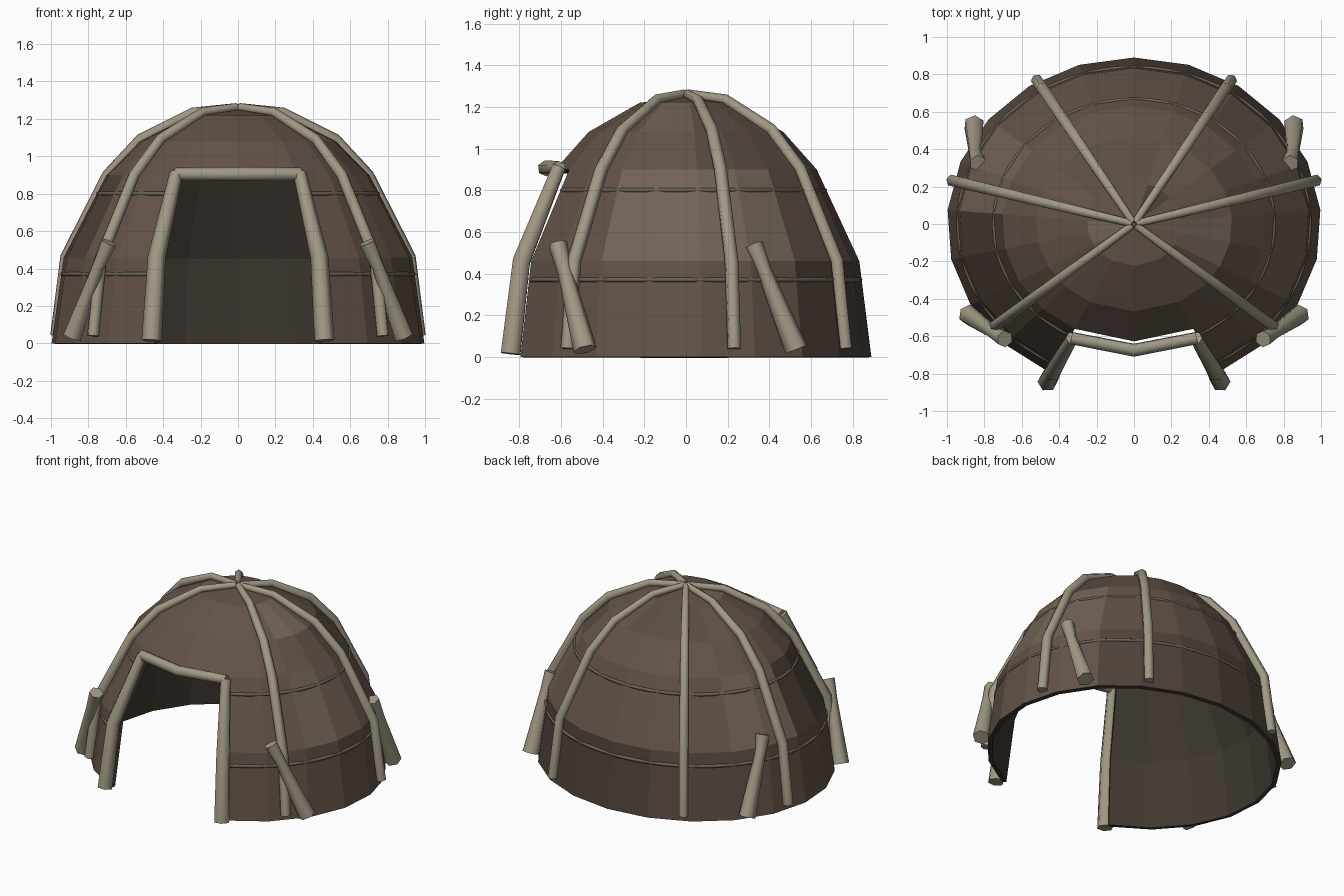
import bpy, bmesh, math, random
from mathutils import Vector

if "Cube" in bpy.data.objects:
    bpy.data.objects.remove(bpy.data.objects["Cube"])

random.seed(4)
RY = 0.89                      # plan is an ellipse: 1 wide, 0.89 deep
PROFILE = [(1.0, 0), (0.935, 0.46), (0.705, 0.90), (0.525, 1.08), (0.25, 1.22), (0, 1.25)]
DOOR = 153.3                   # door edge angle, measured from the back


def mat(name, r, g, b):
    m = bpy.data.materials.new(name)
    m.diffuse_color = (r, g, b, 1)
    m.use_nodes = True
    m.node_tree.nodes["Principled BSDF"].inputs["Base Color"].default_value = m.diffuse_color
    return m


hides = [mat("hide", .125, .086, .064), mat("hide_dark", .078, .055, .042),
         mat("hide_light", .17, .125, .092), mat("hide_mid", .10, .072, .054)]
lining = mat("lining", .05, .04, .03)
wood = mat("wood", .36, .32, .235)
cord = mat("cord", .15, .12, .09)


def at(deg, r, z):
    a = math.radians(deg)
    return Vector((math.sin(a) * r, math.cos(a) * r * RY, z))


def finish(name, bm, materials):
    bmesh.ops.recalc_face_normals(bm, faces=bm.faces[:])
    me = bpy.data.meshes.new(name)
    bm.to_mesh(me)
    bm.free()
    for m in materials:
        me.materials.append(m)
    ob = bpy.data.objects.new(name, me)
    bpy.context.collection.objects.link(ob)
    return ob


def tube(name, pts, radii, material, sides=6, smooth=True):
    """Tapered pole along a path."""
    bm = bmesh.new()
    pts = [Vector(p) for p in pts]
    rings = []
    for i, p in enumerate(pts):
        t = (pts[min(i + 1, len(pts) - 1)] - pts[max(i - 1, 0)]).normalized()
        out = Vector((p.x, p.y, 0.3))
        u = (out - t * out.dot(t)).normalized()
        v = t.cross(u)
        rings.append([bm.verts.new(p + radii[i] * (u * math.cos(k * math.tau / sides)
                      + v * math.sin(k * math.tau / sides))) for k in range(sides)])
    for a, b in zip(rings, rings[1:]):
        for k in range(sides):
            f = bm.faces.new((a[k], a[(k + 1) % sides], b[(k + 1) % sides], b[k]))
            f.smooth = smooth
    bm.faces.new(rings[0])
    bm.faces.new(rings[-1])
    return finish(name, bm, [material])


# hide-covered dome: 18 panels round the back and sides, 2 above the door
angles = [-DOOR + i * DOOR / 9 for i in range(19)] + [180]
bm = bmesh.new()
rows = [[bm.verts.new(at(a, r, z)) for a in angles] for r, z in PROFILE[:-1]]
apex = bm.verts.new((0, 0, PROFILE[-1][1]))
n = len(angles)
for j, row in enumerate(rows):
    shade = 0
    for i in range(n):
        if i >= 18 and j < 2:
            continue           # door opening
        k = (i + 1) % n
        if j == len(rows) - 1:
            f = bm.faces.new((row[i], row[k], apex))
        else:
            f = bm.faces.new((row[i], row[k], rows[j + 1][k], rows[j + 1][i]))
        if i % 2 == 0:
            shade = random.choice([0, 0, 0, 1, 2, 3])
        f.material_index = 0 if i in (0, 1, 16, 17, 18, 19) else shade
for v in [v for v in bm.verts if not v.link_faces]:
    bm.verts.remove(v)
dome = finish("dome_cover", bm, hides + [lining])
sol = dome.modifiers.new("thickness", 'SOLIDIFY')
sol.thickness, sol.offset = 0.03, -1
sol.material_offset = sol.material_offset_rim = 4

# cord hoops that surface between the panel corners
for name, r, z in (("lower_cord", .939, .37), ("upper_cord", .748, .80)):
    pts = [at(-DOOR + i * DOOR / 27, r, z) for i in range(55)]
    tube(name, pts, [.012] * len(pts), cord, 5)

for s in (-1, 1):
    side = "right" if s > 0 else "left"
    # roof ribs following the dome
    for part, deg in (("back", 31), ("side", 75), ("front", 129.5)):
        path = [(1.005, .04), (.95, .46), (.72, .90), (.54, 1.09), (.25, 1.235), (.012, 1.262)]
        tube(f"{part}_rib_{side}", [at(s * deg, r, z) for r, z in path],
             [.034, .034, .032, .03, .026, .022], wood)
    # leaning props near the ground
    for part, lo, hi in (("front", (.885, -.485, .035), (.69, -.615, .54)),
                         ("back", (.855, .53, .035), (.835, .325, .54))):
        lo, hi = Vector(lo), Vector(hi)
        mid = lo.lerp(hi, .74) + Vector((.008, 0, 0))
        tube(f"{part}_prop_{side}", [Vector((p.x * s, p.y, p.z)) for p in (lo, mid, hi)],
             [.056, .036, .046], wood)
    # door posts
    tube(f"door_post_{side}", [(s * .462, -.842, .015), (s * .435, -.79, .46), (s * .33, -.61, .91)],
         [.054, .048, .036], wood)

# door lintel
tube("door_lintel", [(-.335, -.61, .905), (0, -.675, .905), (.335, -.61, .905)],
     [.036, .038, .036], wood)
